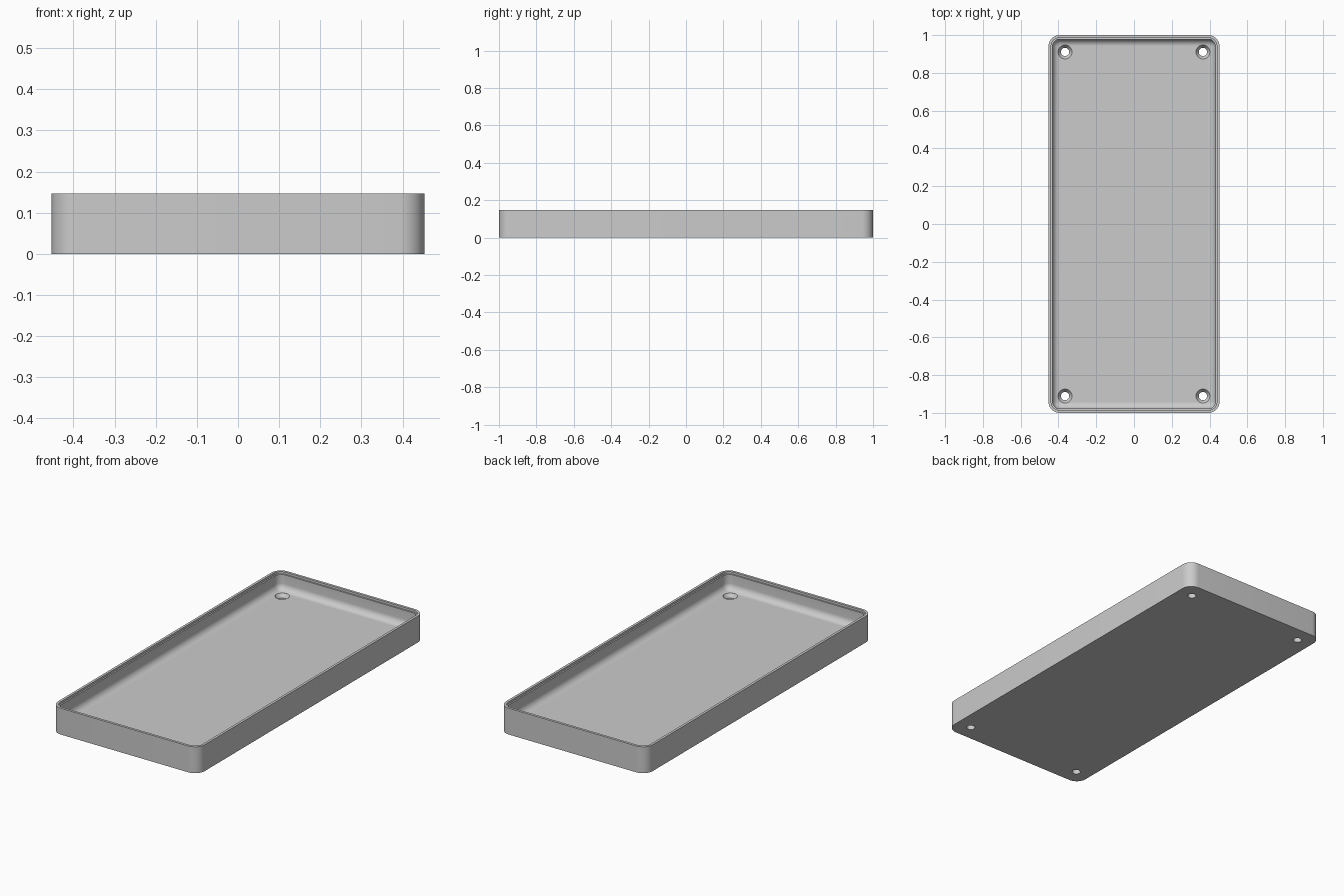
import bpy, bmesh, math

cube = bpy.data.objects.get("Cube")
if cube:
    bpy.data.objects.remove(cube, do_unlink=True)

HALF_X, HALF_Y, HEIGHT = 0.453, 1.0, 0.147
CORNER, FLOOR, FILLET, WALL = 0.06, 0.05, 0.036, 0.022
STEPS = 10

grey = bpy.data.materials.new("plain grey")
grey.use_nodes = True
colour = (0.6, 0.6, 0.6, 1)
grey.diffuse_color = colour
grey.node_tree.nodes["Principled BSDF"].inputs["Base Color"].default_value = colour


def rounded_loop(bm, inset, z):
    """Rounded rectangle ring, moved inwards by inset."""
    r = max(CORNER - inset, 0.006)
    cx, cy = HALF_X - inset - r, HALF_Y - inset - r
    ring = []
    for quarter, (sx, sy) in enumerate(((1, 1), (-1, 1), (-1, -1), (1, -1))):
        for i in range(STEPS + 1):
            a = (quarter + i / STEPS) * math.pi / 2
            ring.append(bm.verts.new((sx * cx + r * math.cos(a), sy * cy + r * math.sin(a), z)))
    return ring


def loft(bm, rings):
    """Skin a stack of rings and close both ends."""
    for a, b in zip(rings, rings[1:]):
        n = len(a)
        for i in range(n):
            j = (i + 1) % n
            bm.faces.new((a[i], a[j], b[j], b[i]))
    bm.faces.new(rings[0][::-1])
    bm.faces.new(rings[-1])
    bmesh.ops.recalc_face_normals(bm, faces=bm.faces)


def finish(bm, name):
    mesh = bpy.data.meshes.new(name)
    bm.to_mesh(mesh)
    bm.free()
    mesh.materials.append(grey)
    obj = bpy.data.objects.new(name, mesh)
    bpy.context.collection.objects.link(obj)
    return obj


# Tray: outer wall, stepped rim, inner wall, filleted floor
profile = [(0, 0), (0, HEIGHT), (0.014, HEIGHT), (0.014, HEIGHT - 0.012), (WALL, HEIGHT - 0.012)]
for i in range(9):
    a = i / 8 * math.pi / 2
    profile.append((WALL + FILLET * (1 - math.cos(a)), FLOOR + FILLET * (1 - math.sin(a))))
bm = bmesh.new()
loft(bm, [rounded_loop(bm, d, z) for d, z in profile])
tray = finish(bm, "tray")

# Countersunk screw holes in the four corners
bm = bmesh.new()
for sx in (-1, 1):
    for sy in (-1, 1):
        rings = []
        for r, z in ((0.022, -0.02), (0.022, 0.03), (0.037, FLOOR), (0.037, FLOOR + 0.03)):
            rings.append([bm.verts.new((sx * 0.365 + r * math.cos(k * math.tau / 32),
                                        sy * 0.911 + r * math.sin(k * math.tau / 32), z))
                          for k in range(32)])
        loft(bm, rings)
cutter = finish(bm, "screw_hole_cutter")
cutter.hide_render = True

cut = tray.modifiers.new("screw holes", "BOOLEAN")
cut.operation = "DIFFERENCE"
cut.solver = "EXACT"
cut.object = cutter
bpy.ops.object.select_all(action="DESELECT")
bpy.context.view_layer.objects.active = tray
tray.select_set(True)
bpy.ops.object.modifier_apply(modifier=cut.name)
bpy.data.objects.remove(cutter, do_unlink=True)
bpy.ops.object.shade_smooth_by_angle(angle=math.radians(30))
